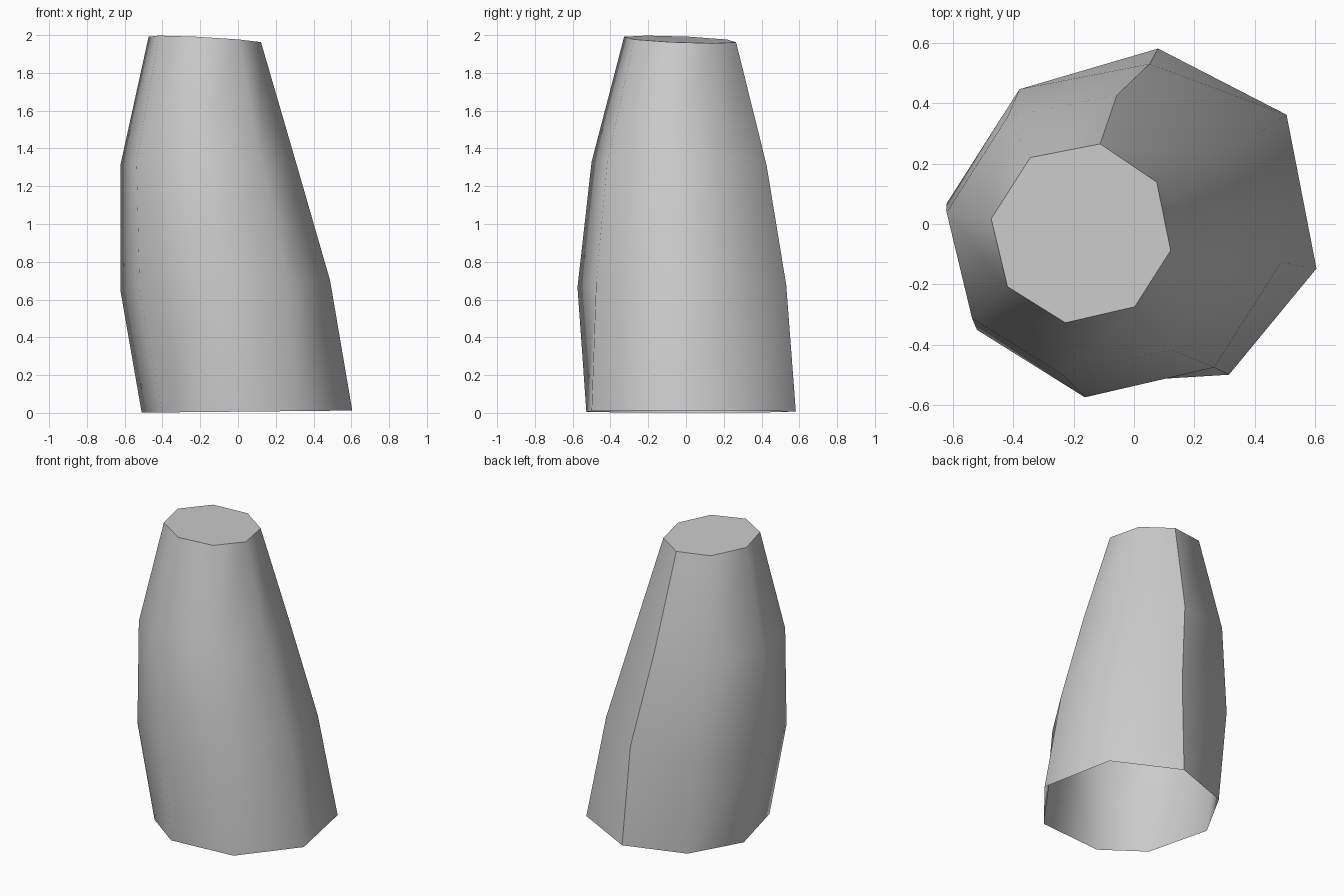
import bpy
import bmesh
from math import radians, sin, cos
from mathutils import Vector

default_cube = bpy.data.objects.get("Cube")
if default_cube:
    bpy.data.objects.remove(default_cube, do_unlink=True)


def make_material(name, colour):
    material = bpy.data.materials.new(name)
    material.use_nodes = True
    material.diffuse_color = colour
    material.node_tree.nodes["Principled BSDF"].inputs["Base Color"].default_value = colour
    return material


def add_ring(bm, centre, radius, tilt, angles):
    """One slightly tilted eight-sided cross-section."""
    ring = []
    for angle in angles:
        a = radians(angle)
        offset = Vector((cos(a), sin(a), 0)) * radius
        offset.z = offset.x * tilt[0] + offset.y * tilt[1]
        ring.append(bm.verts.new(Vector(centre) + offset))
    return ring


# Uneven octagons; the first corner carries the sharp seam
body_angles = (78, 124, 171, 216, 260, 306, 349, 394)
foot_angles = (87.5, 131, 171, 217, 250, 297, 344, 398)

bm = bmesh.new()
rings = [
    add_ring(bm, (0.055, 0.01, 0.007), 0.572, (0.01, 0), foot_angles),
    add_ring(bm, (-0.065, -0.02, 0.67), 0.563, (0.055, 0), body_angles),
    add_ring(bm, (-0.155, -0.035, 1.32), 0.472, (0, -0.02), body_angles),
    add_ring(bm, (-0.175, -0.03, 1.977), 0.302, (-0.055, -0.04), body_angles),
]

# Leaning side wall, open at the bottom
for lower, upper in zip(rings, rings[1:]):
    for i in range(len(lower)):
        j = (i + 1) % len(lower)
        wall = bm.faces.new((lower[i], lower[j], upper[j], upper[i]))
        wall.smooth = True
    bm.edges.get((lower[0], upper[0])).smooth = False

# Flat lid with a sharp rim
lid = bm.faces.new(rings[-1])
for edge in lid.edges:
    edge.smooth = False

mesh = bpy.data.meshes.new("leaning_stump")
bm.to_mesh(mesh)
bm.free()
mesh.materials.append(make_material("stone grey", (0.6, 0.6, 0.6, 1)))

stump = bpy.data.objects.new("leaning_stump", mesh)
bpy.context.collection.objects.link(stump)
